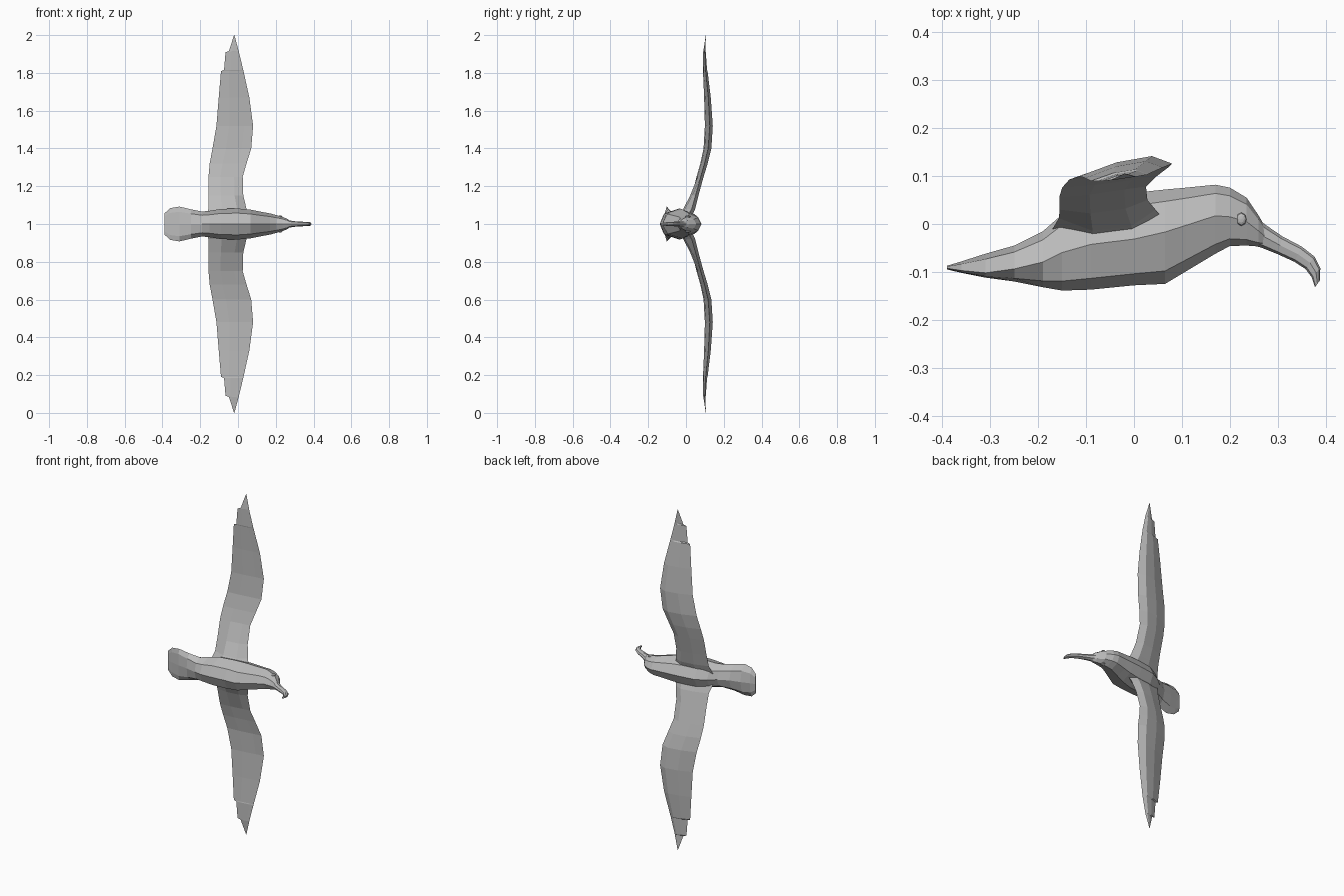
import bpy
import bmesh
from mathutils import Vector

cube = bpy.data.objects.get("Cube")
if cube:
    bpy.data.objects.remove(cube, do_unlink=True)

# One plain grey for the whole bird
grey = bpy.data.materials.new("plain grey")
grey.use_nodes = True
colour = (0.5, 0.5, 0.5, 1)
grey.diffuse_color = colour
grey.node_tree.nodes["Principled BSDF"].inputs["Base Color"].default_value = colour


def finish(bm, name, mirrored=False):
    """Turn a bmesh into an object whose origin lies on the plane of symmetry."""
    bmesh.ops.recalc_face_normals(bm, faces=bm.faces)
    mesh = bpy.data.meshes.new(name)
    bm.to_mesh(mesh)
    bm.free()
    mesh.materials.append(grey)
    obj = bpy.data.objects.new(name, mesh)
    obj.location.z = 1
    bpy.context.collection.objects.link(obj)
    if mirrored:
        mod = obj.modifiers.new("both sides", "MIRROR")
        mod.use_axis = (False, False, True)
        mod.use_mirror_merge = False
    return obj


def loft(name, rings, mirrored=False):
    """Skin a row of equal rings and close both ends."""
    bm = bmesh.new()
    rows = [[bm.verts.new(p) for p in ring] for ring in rings]
    for a, b in zip(rows, rows[1:]):
        for i in range(len(a)):
            j = (i + 1) % len(a)
            bm.faces.new((a[i], a[j], b[j], b[i]))
    bm.faces.new(rows[0])
    bm.faces.new(rows[-1])
    return finish(bm, name, mirrored)


def body_ring(top, bottom, half, widest):
    """Eight-sided section; widest is how far down the broadest point sits."""
    top, bottom = Vector((*top, 0)), Vector((*bottom, 0))
    side = [(0, 0), (widest * 0.28, 0.66), (widest, 1),
            (widest + (1 - widest) * 0.75, 0.7), (1, 0)]
    right = [top.lerp(bottom, d) + Vector((0, 0, half * w)) for d, w in side]
    left = [Vector((p.x, p.y, -p.z)) for p in right[-2:0:-1]]
    return right + left


def wing_ring(t, lead_x, lead_y, trail_x, trail_y):
    """Thin cambered section, hollow underneath."""
    lead, trail = Vector((lead_x, lead_y, t)), Vector((trail_x, trail_y, t))
    chord = (lead - trail).length
    camber = chord * 0.11
    thick = chord * 0.09 + max(0, 0.2 - t) * 0.25

    def at(along, lift):
        return lead.lerp(trail, along) + Vector((0, lift, 0))

    return [at(0, 0), at(0.22, camber), at(0.6, camber * 0.85), at(1, 0),
            at(0.65, camber * 0.7 - thick), at(0.25, camber * 0.8 - thick)]


# Body from tail fan to face: x, back, belly, half width, widest point
body = [
    (-0.39, -0.087, -0.095, 0.055, 0.7),
    (-0.36, -0.078, -0.102, 0.084, 0.8),
    (-0.31, -0.062, -0.112, 0.092, 0.8),
    (-0.25, -0.045, -0.12, 0.078, 0.65),
    (-0.19, -0.015, -0.132, 0.066, 0.55),
    (-0.15, 0.02, -0.139, 0.07, 0.5),
    (-0.09, 0.052, -0.137, 0.08, 0.5),
    (0, 0.065, -0.128, 0.082, 0.5),
    (0.065, 0.072, -0.125, 0.076, 0.45),
    (0.11, 0.076, -0.098, 0.067, 0.45),
    (0.17, 0.082, -0.062, 0.056, 0.45),
    (0.2, 0.076, -0.046, 0.048, 0.5),
    (0.235, 0.055, -0.045, 0.038, 0.5),
    (0.26, 0.018, -0.047, 0.028, 0.5),
    (0.275, -0.008, -0.046, 0.016, 0.5),
]
loft("body", [body_ring((x, a), (x, b), w, d) for x, a, b, w, d in body])

# Hooked beak: upper x and y, lower x and y, half width
beak = [
    (0.255, 0.015, 0.25, -0.045, 0.022),
    (0.275, -0.002, 0.265, -0.049, 0.019),
    (0.31, -0.026, 0.3, -0.063, 0.014),
    (0.35, -0.047, 0.335, -0.079, 0.012),
    (0.377, -0.068, 0.358, -0.094, 0.011),
    (0.389, -0.092, 0.371, -0.111, 0.01),
    (0.388, -0.118, 0.378, -0.132, 0.006),
]
loft("beak", [body_ring((a, b), (c, d), w, 0.5) for a, b, c, d, w in beak])

# Wings: distance from centre, leading x and y, trailing x and y
wing = [
    (0.03, 0.065, 0.005, -0.17, -0.01),
    (0.08, 0.045, 0.03, -0.157, 0.012),
    (0.15, 0.028, 0.05, -0.155, 0.03),
    (0.25, 0.025, 0.078, -0.156, 0.056),
    (0.32, 0.045, 0.098, -0.15, 0.076),
    (0.4, 0.07, 0.117, -0.135, 0.093),
    (0.52, 0.08, 0.126, -0.114, 0.1),
    (0.67, 0.06, 0.118, -0.102, 0.096),
    (0.81, 0.029, 0.104, -0.09, 0.09),
    (0.815, 0.028, 0.103, -0.074, 0.09),
    (0.91, 0.005, 0.099, -0.066, 0.09),
    (0.915, 0.004, 0.099, -0.048, 0.092),
    (1, -0.019, 0.105, -0.021, 0.105),
]
loft("wings", [wing_ring(*row) for row in wing], mirrored=True)

# Small flattened eyes on the sides of the head
bm = bmesh.new()
bmesh.ops.create_uvsphere(bm, u_segments=8, v_segments=6, radius=0.014)
bmesh.ops.scale(bm, vec=(0.8, 1, 0.45), verts=bm.verts)
bmesh.ops.translate(bm, vec=(0.224, 0.01, 0.039), verts=bm.verts)
finish(bm, "eyes", mirrored=True)
